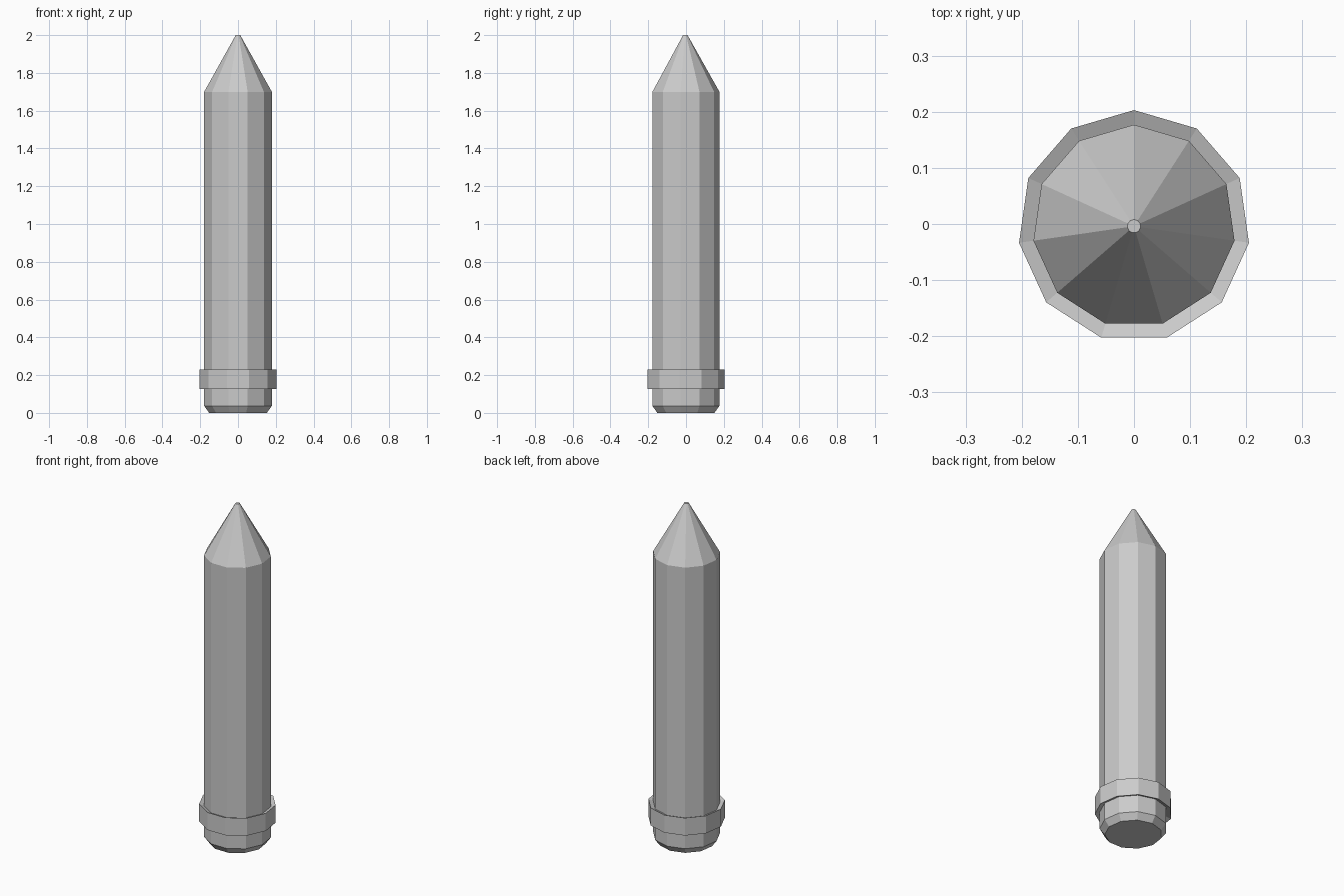
import bpy, bmesh
from math import sin, cos, pi

if "Cube" in bpy.data.objects:
    bpy.data.objects.remove(bpy.data.objects["Cube"])

SIDES = 11
CENTRE_Y = -0.004  # an odd-sided ring needs a small shift to be centred


def lathe(name, profile):
    """Turn (radius, z) points into a flat-faced closed solid."""
    bm = bmesh.new()
    rings = []
    for r, z in profile:
        angles = [pi / 2 + 2 * pi * i / SIDES for i in range(SIDES)]
        rings.append([bm.verts.new((r * cos(a), r * sin(a) + CENTRE_Y, z)) for a in angles])
    for low, high in zip(rings, rings[1:]):
        for i in range(SIDES):
            j = (i + 1) % SIDES
            bm.faces.new((low[i], low[j], high[j], high[i]))
    bm.faces.new(rings[0][::-1])
    bm.faces.new(rings[-1])
    bmesh.ops.recalc_face_normals(bm, faces=bm.faces)
    mesh = bpy.data.meshes.new(name)
    bm.to_mesh(mesh)
    bm.free()
    obj = bpy.data.objects.new(name, mesh)
    bpy.context.collection.objects.link(obj)
    return obj


# Pointed post: bevelled foot, raised band with dished edges, shaft, cone tip
lathe("pointed_post", [
    (0.154, 0.0), (0.181, 0.037),
    (0.181, 0.138), (0.207, 0.127),
    (0.207, 0.231), (0.181, 0.220),
    (0.181, 1.70), (0.012, 2.0),
])
